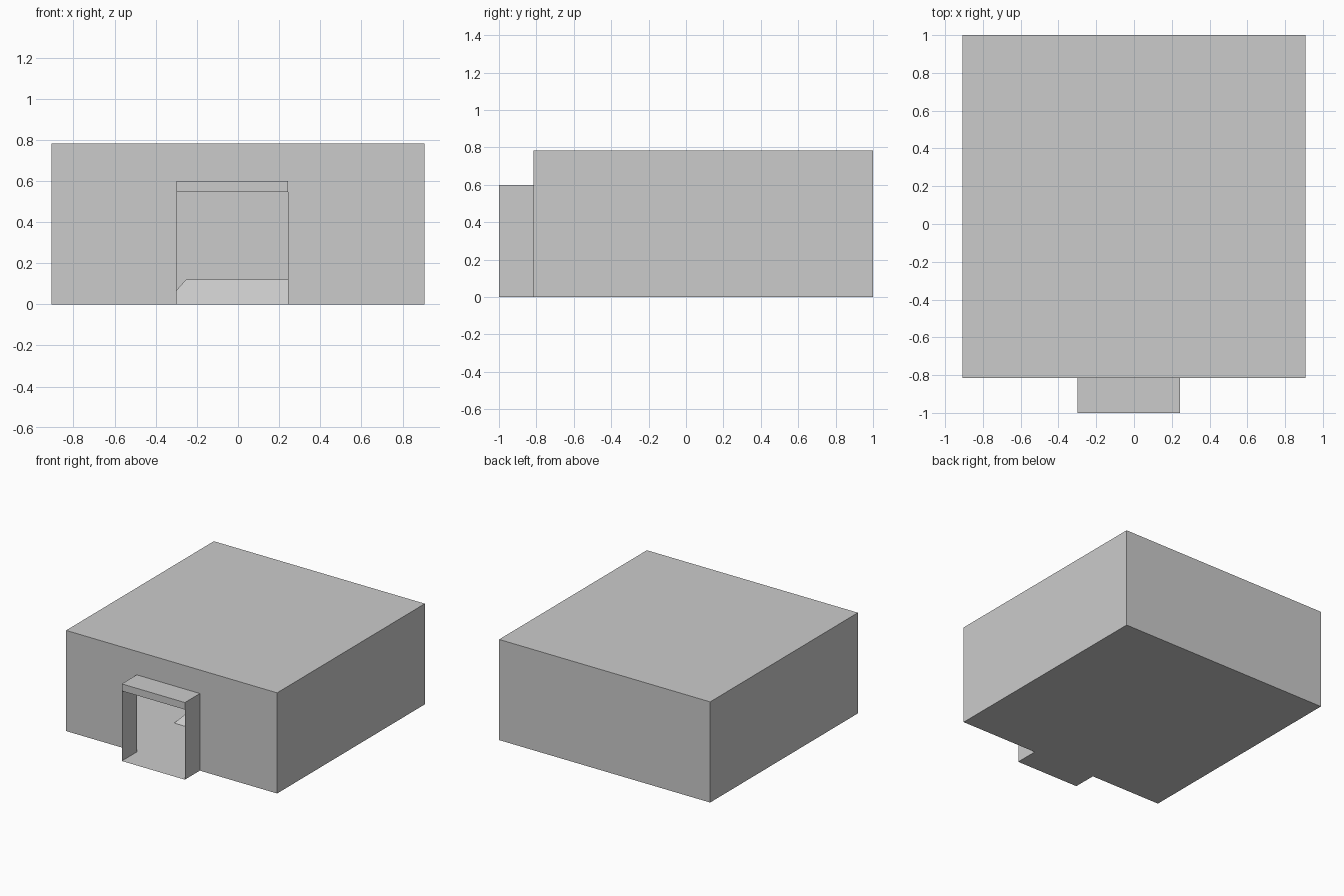
import bpy, bmesh

if "Cube" in bpy.data.objects:
    bpy.data.objects.remove(bpy.data.objects["Cube"])

# Key sizes
HX, Y0, Y1, H = 0.908, -0.816, 1.0, 0.783      # main hall
PX0, PX1, PY, PH, PC = -0.30, 0.243, -1.0, 0.60, 0.545  # entrance porch


def make_object(name, bm):
    mesh = bpy.data.meshes.new(name)
    bm.to_mesh(mesh)
    bm.free()
    obj = bpy.data.objects.new(name, mesh)
    bpy.context.collection.objects.link(obj)
    return obj


def box(name, x, y, z, skip=(), inset=0.0):
    """Box between ranges; skip leaves sides open, inset tapers the top."""
    bm = bmesh.new()
    i = inset
    lo = [bm.verts.new((a, b, z[0])) for a, b in
          ((x[0], y[0]), (x[1], y[0]), (x[1], y[1]), (x[0], y[1]))]
    hi = [bm.verts.new((a, b, z[1])) for a, b in
          ((x[0] + i, y[0] + i), (x[1] - i, y[0] + i),
           (x[1] - i, y[1] - i), (x[0] + i, y[1] - i))]
    if "bottom" not in skip:
        bm.faces.new(lo[::-1])
    if "top" not in skip:
        bm.faces.new(hi)
    for k, side in enumerate(("front", "right", "back", "left")):
        if side not in skip:
            n = (k + 1) % 4
            bm.faces.new((lo[k], lo[n], hi[n], hi[k]))
    return make_object(name, bm)


# Hall shell: floor, roof and three walls of thin sheet
box("hall_shell", (-HX, HX), (Y0, Y1), (0, H), skip=("front",))

# Front wall with a doorway cut into its lower edge
bm = bmesh.new()
outline = [(-HX, 0), (PX0, 0), (PX0, PC), (PX1, PC),
           (PX1, 0), (HX, 0), (HX, H), (-HX, H)]
bm.faces.new([bm.verts.new((x, Y0, z)) for x, z in outline])
make_object("front_wall", bm)

# Entrance porch: thin floor and side walls, thicker roof slab
box("porch_shell", (PX0, PX1), (PY, Y0), (0, PC), skip=("front", "back", "top"))
box("porch_roof", (PX0, PX1), (PY, Y0), (PC, PH), skip=("back",))

# Low tapered platform in the middle of the hall
box("inner_platform", (-0.36, 0.355), (-0.27, 0.45), (0, 0.12),
    skip=("bottom",), inset=0.107)
